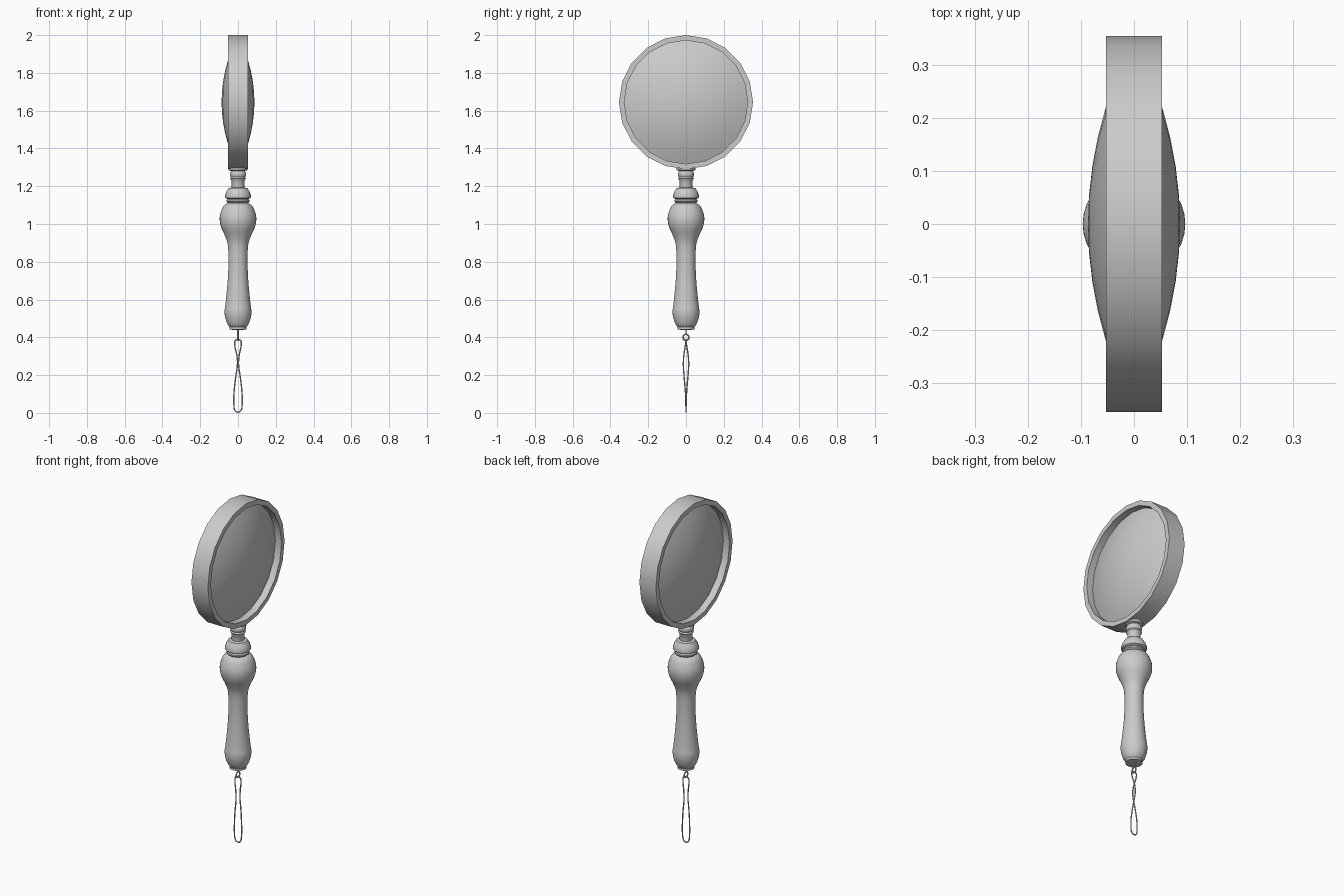
import bpy, bmesh, math
from mathutils import Vector, Matrix

if "Cube" in bpy.data.objects:
    bpy.data.objects.remove(bpy.data.objects["Cube"])


def lathe(name, profile, segs, closed=False, matrix=Matrix(), angle=35):
    """Revolve (radius, height) points about local z."""
    bm = bmesh.new()
    rings = []
    for r, h in profile:
        if r == 0:
            rings.append([bm.verts.new((0, 0, h))] * segs)
        else:
            rings.append([bm.verts.new((r * math.cos(math.tau * i / segs),
                                        r * math.sin(math.tau * i / segs), h))
                          for i in range(segs)])
    pairs = list(zip(rings, rings[1:]))
    if closed:
        pairs.append((rings[-1], rings[0]))
    for a, b in pairs:
        for i in range(segs):
            j = (i + 1) % segs
            bm.faces.new(list(dict.fromkeys((a[i], a[j], b[j], b[i]))))
    bmesh.ops.recalc_face_normals(bm, faces=bm.faces)
    bm.transform(matrix)
    mesh = bpy.data.meshes.new(name)
    bm.to_mesh(mesh)
    bm.free()
    ob = bpy.data.objects.new(name, mesh)
    bpy.context.collection.objects.link(ob)
    bpy.ops.object.select_all(action='DESELECT')
    ob.select_set(True)
    bpy.context.view_layer.objects.active = ob
    bpy.ops.object.shade_smooth_by_angle(angle=math.radians(angle))
    return ob


def smooth_path(pts, steps=4):
    """Catmull-Rom through profile points."""
    p = [Vector(q) for q in pts]
    p = [p[0]] + p + [p[-1]]
    out = []
    for a, b, c, d in zip(p, p[1:], p[2:], p[3:]):
        for k in range(steps):
            t = k / steps
            out.append(b + 0.5 * t * (c - a + t * (2*a - 5*b + 4*c - d + t * (3*(b - c) + d - a))))
    return [tuple(q) for q in out] + [tuple(p[-1])]


# Lens and frame turn about the x axis
to_x = Matrix.Translation((0, 0, 1.645)) @ Matrix.Rotation(math.pi / 2, 4, 'Y')
lathe("lens_frame", [(0.355, -0.053), (0.355, 0.053), (0.327, 0.053), (0.327, -0.053)],
      20, True, to_x)

half = [(0.329 * k / 6, 0.087 - 0.075 * (k / 6) ** 2) for k in range(7)]
lathe("lens", half + [(r, -h) for r, h in reversed(half)], 20, False, to_x)

# Turned collar between frame and grip
lathe("collar", [(0, 1.298), (0.049, 1.298), (0.049, 1.285), (0.036, 1.28), (0.043, 1.27),
                 (0.043, 1.258), (0.038, 1.248), (0.042, 1.24), (0.035, 1.23), (0.034, 1.193),
                 (0.05, 1.19), (0.062, 1.17), (0.07, 1.148), (0.068, 1.138), (0.055, 1.132),
                 (0.062, 1.126), (0.062, 1.118), (0.053, 1.11), (0.053, 1.098), (0, 1.098)], 32)

# Grip
grip = smooth_path([(0.055, 1.11), (0.076, 1.095), (0.092, 1.06), (0.097, 1.025), (0.09, 0.985),
                    (0.07, 0.94), (0.056, 0.9), (0.051, 0.85), (0.051, 0.77), (0.056, 0.68),
                    (0.066, 0.58), (0.071, 0.54), (0.068, 0.505), (0.056, 0.47), (0.042, 0.452)])
lathe("grip", [(0, 1.11)] + grip + [(0, 0.452)], 32)

# End cap and hanging eyelet
lathe("end_cap", [(0, 0.454), (0.046, 0.454), (0.046, 0.442), (0.03, 0.44), (0, 0.44)], 32)
lathe("eyelet_stem", [(0, 0.445), (0.004, 0.445), (0.004, 0.414), (0, 0.414)], 10)
bpy.ops.mesh.primitive_torus_add(major_radius=0.016, minor_radius=0.004, major_segments=24,
                                 minor_segments=8, location=(0, 0, 0.4),
                                 rotation=(0, math.pi / 2, 0))
bpy.context.object.name = "eyelet"
bpy.ops.object.shade_smooth_by_angle()

# Cord loop, half of it mirrored through the z axis
side = [(0.014, 0, 0.384), (0.017, 0.003, 0.36), (0.007, 0.011, 0.31), (0.003, 0.014, 0.26),
        (0.012, 0.010, 0.19), (0.020, 0.004, 0.12), (0.022, 0.001, 0.05), (0.015, 0, 0.012)]
loop = [(0, 0, 0.388)] + side + [(0, 0, 0.004)] + [(-x, -y, z) for x, y, z in reversed(side)]
curve = bpy.data.curves.new("cord_loop", 'CURVE')
curve.dimensions = '3D'
curve.bevel_depth = 0.0035
curve.bevel_resolution = 2
curve.resolution_u = 5
spline = curve.splines.new('BEZIER')
spline.bezier_points.add(len(loop) - 1)
for bp, co in zip(spline.bezier_points, loop):
    bp.co = co
    bp.handle_left_type = bp.handle_right_type = 'AUTO'
spline.use_cyclic_u = True
bpy.context.collection.objects.link(bpy.data.objects.new("cord_loop", curve))
